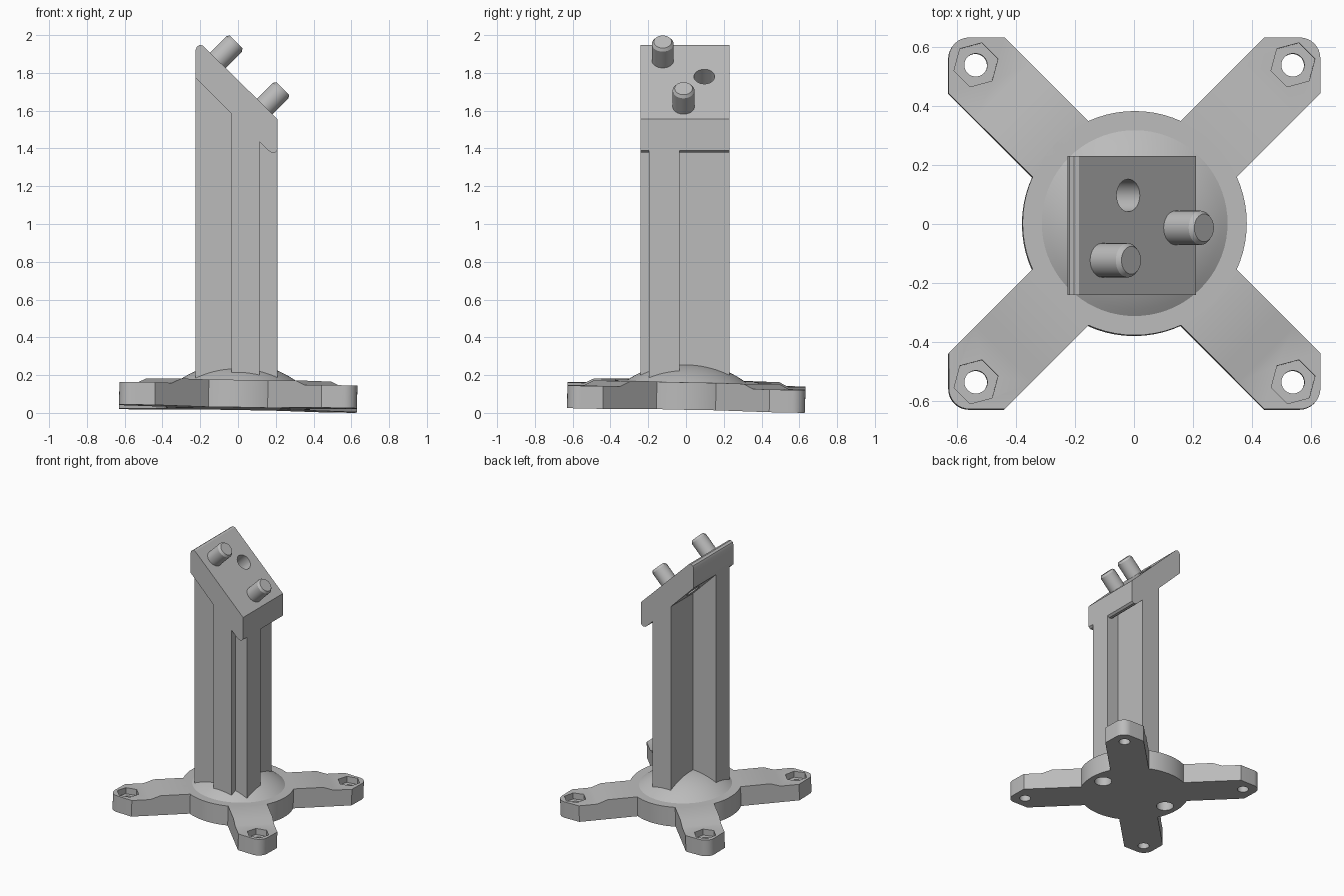
import bpy, bmesh, math
from mathutils import Matrix, Vector

if "Cube" in bpy.data.objects:
    bpy.data.objects.remove(bpy.data.objects["Cube"])

grey = bpy.data.materials.new("light_grey")
grey.use_nodes = True
COLOUR = (0.5, 0.5, 0.5, 1)
grey.diffuse_color = COLOUR
grey.node_tree.nodes["Principled BSDF"].inputs["Base Color"].default_value = COLOUR

# Base plate leans very slightly; the column stands upright
LEAN = (Matrix.Translation((0, 0, 0.0225)) @ Matrix.Rotation(0.016, 4, 'Y')
        @ Matrix.Rotation(-0.02, 4, 'X'))
HEIGHT = 0.145


def finish(name, bm, matrix=Matrix()):
    bmesh.ops.recalc_face_normals(bm, faces=bm.faces[:])
    mesh = bpy.data.meshes.new(name)
    bm.to_mesh(mesh)
    bm.free()
    mesh.transform(matrix)
    mesh.materials.append(grey)
    obj = bpy.data.objects.new(name, mesh)
    bpy.context.collection.objects.link(obj)
    return obj


def prism(points, direction):
    """Extrude a planar outline of 3D points."""
    bm = bmesh.new()
    face = bm.faces.new([bm.verts.new(p) for p in points])
    ext = bmesh.ops.extrude_face_region(bm, geom=[face])
    moved = [v for v in ext["geom"] if isinstance(v, bmesh.types.BMVert)]
    bmesh.ops.translate(bm, verts=moved, vec=direction)
    return bm


def side_prism(name, profile, y0, y1):
    return finish(name, prism([(x, y0, z) for x, z in profile], (0, y1 - y0, 0)))


def lathe(name, profile, matrix=Matrix(), sides=48):
    """Revolve (radius, z) points around z."""
    bm = bmesh.new()
    verts = [bm.verts.new((r, 0, z)) for r, z in profile]
    edges = [bm.edges.new(pair) for pair in zip(verts, verts[1:])]
    bmesh.ops.spin(bm, geom=verts + edges, cent=(0, 0, 0), axis=(0, 0, 1),
                   angle=math.tau, steps=sides)
    bmesh.ops.remove_doubles(bm, verts=bm.verts[:], dist=1e-5)
    return finish(name, bm, matrix)


def rod(name, radius, z0, z1, matrix=Matrix(), sides=32):
    return lathe(name, [(0, z0), (radius, z0), (radius, z1), (0, z1)], matrix, sides)


def select(obj):
    bpy.ops.object.select_all(action='DESELECT')
    obj.select_set(True)
    bpy.context.view_layer.objects.active = obj


def cut(obj, *cutters):
    for cutter in cutters:
        cutter.hide_render = True
        mod = obj.modifiers.new("cut", 'BOOLEAN')
        mod.operation, mod.solver, mod.object = 'DIFFERENCE', 'EXACT', cutter
        select(obj)
        bpy.ops.object.modifier_apply(modifier=mod.name)
        bpy.data.objects.remove(cutter)


def smooth(obj):
    select(obj)
    bpy.ops.object.shade_smooth_by_angle(angle=math.radians(30))


# Round hub with two blind holes underneath
hub = rod("base_hub", 0.38, 0, HEIGHT, LEAN, 72)
cut(hub, *[rod("hub_hole_cutter", 0.06, -0.1, 0.09,
               LEAN @ Matrix.Translation((x, 0, 0))) for x in (-0.28, 0.28)])
smooth(hub)

# Shallow dome on the hub
R, H = 0.315, 0.1
ball = (R * R + H * H) / (2 * H)
top_angle = math.asin(R / ball)
cap = [(ball * math.sin(top_angle * i / 12),
        HEIGHT + H - ball + ball * math.cos(top_angle * i / 12)) for i in range(13)]
smooth(lathe("base_dome", cap + [(R, HEIGHT - 0.02)], LEAN, 72))


# Four arms: rounded square ends, a ramp down to each pad, nut pocket and hole
def make_arm(index):
    turn = Matrix.Rotation(math.radians(45 + 90 * index), 4, 'Z')
    half, rounding, shoulder = 0.134, 0.07, 0.757
    centre = math.hypot(0.63, 0.63) - rounding * math.sqrt(2)
    arc = [math.radians(-45 + 90 * i / 8) for i in range(9)]
    outline = [(0.35, -half), (shoulder, -half)]
    outline += [(centre + rounding * math.cos(a), rounding * math.sin(a)) for a in arc]
    outline += [(shoulder, half), (0.35, half)]
    bm = prism([(x, y, 0) for x, y in outline], (0, 0, HEIGHT))
    for r in (0.56, 0.63):
        bmesh.ops.bisect_plane(bm, geom=bm.verts[:] + bm.edges[:] + bm.faces[:],
                               plane_co=(r, 0, 0), plane_no=(1, 0, 0))
    for v in bm.verts:
        if v.co.x > 0.6 and v.co.z > 0.1:
            v.co.z -= 0.025
    arm = finish(f"base_arm_{index + 1}", bm, LEAN @ turn)
    spot = (LEAN @ Matrix.Translation(turn @ Vector((0.76, 0, 0)))
            @ Matrix.Rotation(math.radians(15), 4, 'Z'))
    cut(arm, rod("nut_pocket_cutter", 0.077, 0.075, 0.2, spot, 6),
        rod("bolt_hole_cutter", 0.039, -0.1, 0.2, spot))
    smooth(arm)


for i in range(4):
    make_arm(i)

# Cross-shaped column
side_prism("column_web", [(-0.035, 0.15), (0.115, 0.15), (0.115, 1.445),
                          (-0.035, 1.595)], -0.24, 0.23)
side_prism("column_bar", [(-0.225, 0.15), (0.21, 0.15), (0.21, 1.445),
                          (0.115, 1.445), (-0.225, 1.785)], -0.195, -0.035)

# Sloping head with a rounded top edge and a lip at the low end
head = side_prism("sloping_head", [
    (-0.225, 1.775), (-0.225, 1.92), (-0.218, 1.938), (-0.203, 1.948),
    (-0.187, 1.945), (0.21, 1.555), (0.21, 1.39), (0.195, 1.378),
    (0.175, 1.379), (0.16, 1.39), (0.115, 1.435)], -0.24, 0.23)


def on_slope(x, y):
    return Matrix.Translation((x, y, 1.76 - x)) @ Matrix.Rotation(math.pi / 4, 4, 'Y')


cut(head, rod("head_hole_cutter", 0.055, -0.3, 0.1, on_slope(-0.02, 0.097)))
smooth(head)

# Two chamfered pins standing square to the slope
for name, x, y in (("upper_pin", -0.107, -0.123), ("lower_pin", 0.14, -0.013)):
    smooth(lathe(name, [(0, -0.03), (0.058, -0.03), (0.058, 0.122),
                        (0.047, 0.138), (0, 0.138)], on_slope(x, y), 32))
